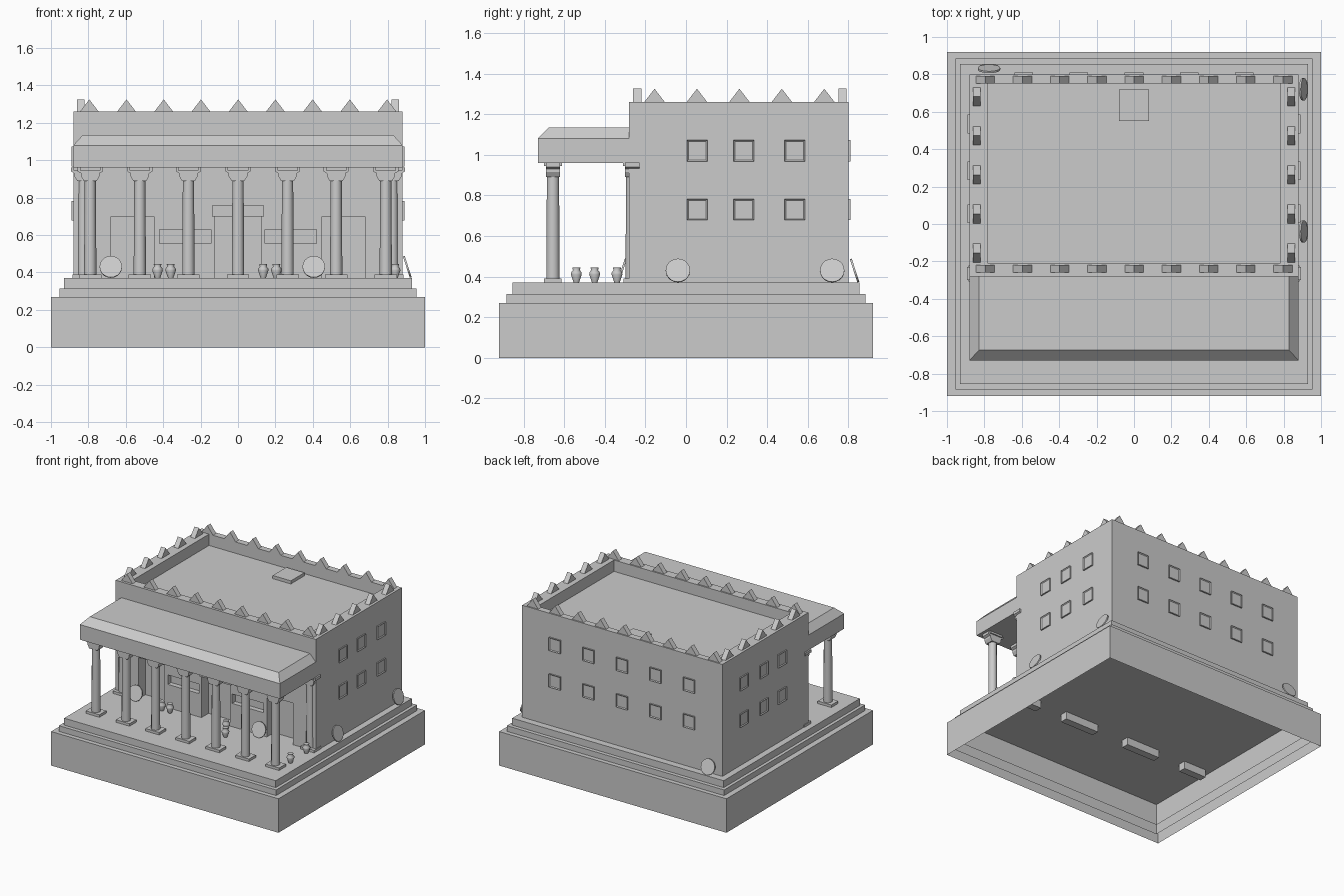
import bpy, bmesh, math
from mathutils import Matrix, Vector

if "Cube" in bpy.data.objects:
    bpy.data.objects.remove(bpy.data.objects["Cube"])

stone = bpy.data.materials.new("stone_grey")
stone.use_nodes = True
GREY = (0.6, 0.6, 0.6, 1)
stone.diffuse_color = GREY
stone.node_tree.nodes["Principled BSDF"].inputs["Base Color"].default_value = GREY


def finish(bm, name, smooth=False):
    bmesh.ops.recalc_face_normals(bm, faces=bm.faces)
    me = bpy.data.meshes.new(name)
    bm.to_mesh(me)
    bm.free()
    ob = bpy.data.objects.new(name, me)
    bpy.context.collection.objects.link(ob)
    me.materials.append(stone)
    if smooth:
        bpy.ops.object.select_all(action='DESELECT')
        ob.select_set(True)
        bpy.context.view_layer.objects.active = ob
        bpy.ops.object.shade_smooth_by_angle(angle=math.radians(50))
    return ob


def add_box(bm, x, y, z):
    """Box between (low, high) pairs on each axis."""
    size = [b - a for a, b in (x, y, z)]
    mid = [(a + b) / 2 for a, b in (x, y, z)]
    m = Matrix.Translation(mid) @ Matrix.Diagonal((*size, 1))
    return bmesh.ops.create_cube(bm, size=1, matrix=m)["verts"]


def add_prism(bm, profile, depth, matrix):
    """Extrude an (x, z) outline symmetrically along y."""
    rings = [[bm.verts.new(matrix @ Vector((x, y, z))) for x, z in profile]
             for y in (-depth / 2, depth / 2)]
    n = len(profile)
    bm.faces.new(rings[0])
    bm.faces.new(rings[1][::-1])
    for i in range(n):
        j = (i + 1) % n
        bm.faces.new((rings[0][i], rings[1][i], rings[1][j], rings[0][j]))


def add_lathe(bm, profile, sides, centre):
    """Stack rings from (radius, height) points and cap both ends."""
    rings = [[bm.verts.new(Vector(centre) + Vector((r * math.cos(a), r * math.sin(a), z)))
              for a in [math.tau * k / sides for k in range(sides)]] for r, z in profile]
    for lo, hi in zip(rings, rings[1:]):
        for i in range(sides):
            j = (i + 1) % sides
            bm.faces.new((lo[i], lo[j], hi[j], hi[i]))
    bm.faces.new(rings[0][::-1])
    bm.faces.new(rings[-1])


FLOOR, WALL_TOP, ROOF = 0.37, 1.26, 1.17
FRONT, BACK, SIDE = -0.28, 0.80, 0.88

# Stepped platform: three shells, open below
for name, hx, hy, top in (("lower_step", 1, 0.92, 0.27), ("middle_step", 0.955, 0.885, 0.315),
                          ("upper_step", 0.93, 0.855, FLOOR)):
    bm = bmesh.new()
    add_box(bm, (-hx, hx), (-hy, hy), (top - 0.27, top))
    bm.faces.ensure_lookup_table()
    low = min(bm.faces, key=lambda f: f.calc_center_median().z)
    bmesh.ops.delete(bm, geom=[low], context='FACES_ONLY')
    ob = finish(bm, name)

# Wall footings between the doorways
bm = bmesh.new()
for s in (-1, 1):
    for a, b in ((0.14, 0.44), (0.68, 0.88)):
        add_box(bm, sorted((s * a, s * b)), (FRONT - 0.02, FRONT + 0.04), (0.21, FLOOR))
finish(bm, "wall_footings")

# Main hall with sunken roof, doorways and niches
bm = bmesh.new()
add_box(bm, (-SIDE, SIDE), (FRONT, BACK), (FLOOR - 0.05, WALL_TOP))
hall = finish(bm, "main_hall")
bm = bmesh.new()
add_box(bm, (-0.78, 0.78), (-0.21, 0.75), (ROOF, 1.5))
add_box(bm, (-0.125, 0.125), (-0.4, FRONT + 0.09), (FLOOR, 0.70))
for s in (-1, 1):
    add_box(bm, sorted((s * 0.45, s * 0.68)), (-0.4, FRONT + 0.09), (FLOOR, 0.70))
    add_box(bm, sorted((s * 0.145, s * 0.42)), (-0.4, FRONT + 0.04), (0.555, 0.63))
cutter = finish(bm, "hall_cutter")
mod = hall.modifiers.new("openings", 'BOOLEAN')
mod.object, mod.operation, mod.solver = cutter, 'DIFFERENCE', 'EXACT'
bpy.context.view_layer.objects.active = hall
bpy.ops.object.modifier_apply(modifier=mod.name)
bpy.data.objects.remove(cutter)

# Door lintel and roof hatch
bm = bmesh.new()
add_box(bm, (-0.14, 0.14), (FRONT - 0.01, FRONT + 0.01), (0.70, 0.757))
finish(bm, "door_lintel")
bm = bmesh.new()
add_box(bm, (-0.08, 0.08), (0.55, 0.72), (ROOF, ROOF + 0.025))
finish(bm, "roof_hatch")

# Triangular merlons around the parapet
bm = bmesh.new()
tooth = ((-0.05, 0), (0.05, 0), (0, 0.065))
turn = Matrix.Rotation(math.pi / 2, 4, 'Z')
for y in (-0.24, 0.77):
    for i in range(9):
        add_prism(bm, tooth, 0.04, Matrix.Translation((-0.795 + i * 0.199, y, WALL_TOP)))
for x in (-0.84, 0.84):
    for i in range(5):
        add_prism(bm, tooth, 0.04, Matrix.Translation((x, -0.155 + i * 0.209, WALL_TOP)) @ turn)
finish(bm, "merlons")

# Windows: shallow frames with sunken panes
bm = bmesh.new()


def add_window(matrix):
    m = matrix @ Matrix.Diagonal((0.1, 0.02, 0.105, 1))
    verts = bmesh.ops.create_cube(bm, size=1, matrix=m)["verts"]
    out = matrix.to_3x3() @ Vector((0, -1, 0))
    faces = {f for v in verts for f in v.link_faces}
    for f in faces:
        f.normal_update()
    pane = max(faces, key=lambda f: f.normal.dot(out))
    bmesh.ops.inset_region(bm, faces=[pane], thickness=0.01, depth=-0.006)


for z in (0.73, 1.02):
    for x in (-0.59, -0.295, 0, 0.295, 0.59):
        add_window(Matrix.Translation((x, BACK, z)) @ Matrix.Rotation(math.pi, 4, 'Z'))
    for s in (-1, 1):
        for y in (0.055, 0.285, 0.535):
            add_window(Matrix.Translation((s * SIDE, y, z)) @ Matrix.Rotation(s * math.pi / 2, 4, 'Z'))
finish(bm, "windows")

# Portico roof with sloped rim
bm = bmesh.new()
add_box(bm, (-0.88, 0.88), (-0.73, FRONT), (0.96, 1.08))
top = add_box(bm, (-0.88, 0.88), (-0.73, FRONT), (1.08, 1.135))
for v in top:
    if v.co.z > 1.1:
        v.co.x *= 0.83 / 0.88
        v.co.y = max(v.co.y, -0.675)
bmesh.ops.remove_doubles(bm, verts=bm.verts, dist=0.0001)
inner = [f for f in bm.faces if abs(f.calc_center_median().z - 1.08) < 0.001]
bmesh.ops.delete(bm, geom=inner, context='FACES_ONLY')
finish(bm, "portico_roof")

# Columns: front row, plus two engaged with the wall
shafts, blocks = bmesh.new(), bmesh.new()
capital = ((-0.035, 0.89), (0.035, 0.89), (0.05, 0.915), (0.05, 0.93), (0.067, 0.94),
           (0.067, 0.962), (-0.067, 0.962), (-0.067, 0.94), (-0.05, 0.93), (-0.05, 0.915))
spots = [(x, -0.655) for x in (-0.79, -0.525, -0.265, 0, 0.265, 0.525, 0.79)]
for x, y in spots + [(-0.825, FRONT + 0.015), (0.825, FRONT + 0.015)]:
    add_lathe(shafts, ((0.033, 0.38), (0.03, 0.9)), 12, (x, y, 0))
    add_prism(blocks, capital, 0.07, Matrix.Translation((x, y, 0)))
    add_box(blocks, (x - 0.06, x + 0.06), (y - 0.043, y + 0.043), (FLOOR, 0.39))
    add_box(blocks, (x - 0.055, x + 0.055), (y - 0.045, y + 0.045), (0.945, 0.961))
finish(shafts, "column_shafts", smooth=True)
finish(blocks, "column_bases_and_capitals")

# Round shields leaning on the walls: position and facing angle
bm = bmesh.new()
for x, y, facing in ((-0.68, -0.315, 0), (0.405, -0.315, 0), (0.905, -0.04, 90),
                     (0.905, 0.72, 90), (-0.775, 0.83, 180)):
    m = (Matrix.Translation((x, y, 0.43)) @ Matrix.Rotation(math.radians(facing), 4, 'Z')
         @ Matrix.Rotation(math.radians(72), 4, 'X'))
    bmesh.ops.create_cone(bm, cap_ends=True, segments=20, radius1=0.06, radius2=0.06,
                          depth=0.01, matrix=m)
finish(bm, "shields", smooth=True)

# Pots on the porch
bm = bmesh.new()
pot = ((0.014, 0), (0.028, 0.04), (0.027, 0.05), (0.018, 0.062), (0.021, 0.074))
for x, y in ((-0.43, -0.34), (-0.36, -0.34), (0.135, -0.34), (0.205, -0.45),
             (0.84, -0.54), (0.84, -0.34)):
    add_lathe(bm, pot, 10, (x, y, FLOOR))
finish(bm, "pots", smooth=True)
